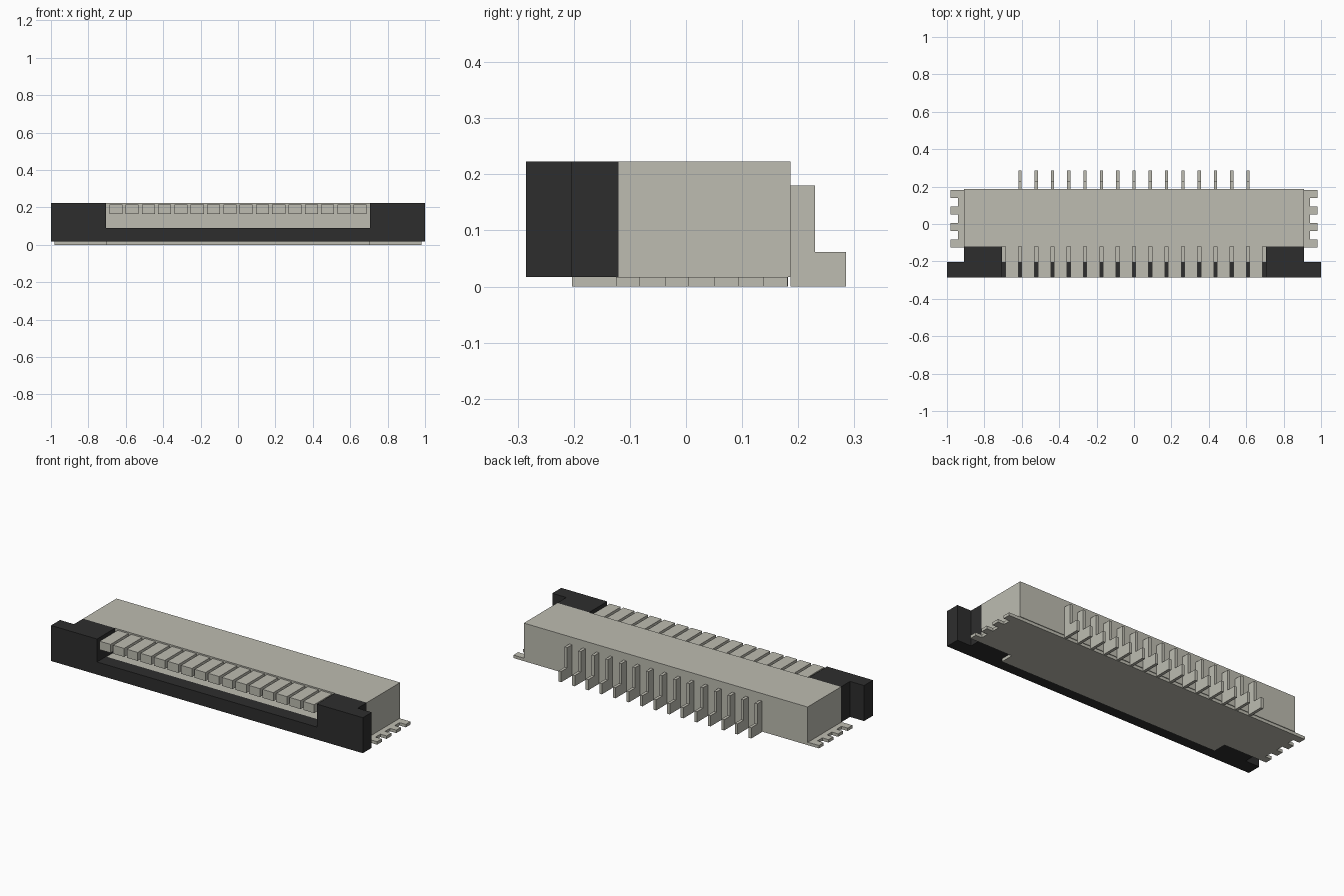
import bpy
import bmesh
from mathutils import Vector

cube = bpy.data.objects.get("Cube")
if cube:
    bpy.data.objects.remove(cube, do_unlink=True)


def make_material(name, color):
    mat = bpy.data.materials.new(name)
    mat.use_nodes = True
    mat.diffuse_color = color
    mat.node_tree.nodes["Principled BSDF"].inputs["Base Color"].default_value = color
    return mat


BEIGE = make_material("warm grey plastic", (0.51, 0.505, 0.44, 1))
BLACK = make_material("black plastic", (0.027, 0.027, 0.027, 1))


def prism(name, outline, axis, low, high, mat, mirror=False):
    """Extrude a flat outline along z (outline in x, y) or x (outline in y, z)."""
    bm = bmesh.new()
    place = (lambda a, b: (a, b, low)) if axis == "z" else (lambda a, b: (low, a, b))
    face = bm.faces.new([bm.verts.new(place(a, b)) for a, b in outline])
    grown = bmesh.ops.extrude_face_region(bm, geom=[face])
    depth = high - low
    shift = Vector((0, 0, depth)) if axis == "z" else Vector((depth, 0, 0))
    verts = [v for v in grown["geom"] if isinstance(v, bmesh.types.BMVert)]
    bmesh.ops.translate(bm, verts=verts, vec=shift)
    bmesh.ops.recalc_face_normals(bm, faces=bm.faces)
    mesh = bpy.data.meshes.new(name)
    bm.to_mesh(mesh)
    bm.free()
    mesh.materials.append(mat)
    obj = bpy.data.objects.new(name, mesh)
    bpy.context.collection.objects.link(obj)
    if mirror:
        obj.modifiers.new("Mirror", "MIRROR")
    return obj


def box(name, x, y, z, mat):
    outline = [(x[0], y[0]), (x[1], y[0]), (x[1], y[1]), (x[0], y[1])]
    return prism(name, outline, "z", z[0], z[1], mat)


FLOOR, TOP = 0.017, 0.223
FRONT, BAR_BACK, BODY_FRONT, BODY_BACK = -0.285, -0.203, -0.12, 0.186
SLOT, SIDE = 0.705, 0.91
PITCH = 0.0871

# Housing and the ledge at the bottom of its slot
box("housing", (-SIDE, SIDE), (BODY_FRONT, BODY_BACK), (FLOOR, TOP), BEIGE)
box("slot_ledge", (-SLOT, SLOT), (BAR_BACK, BODY_FRONT), (FLOOR, 0.087), BEIGE)

# Base plate with comb-shaped solder tabs on both ends
right_edge = [(SLOT, BAR_BACK), (SLOT, -0.125)]
for i in range(4):
    y = -0.125 + i * 0.0877
    right_edge += [(0.98, y), (0.98, y + 0.043)]
    if i < 3:
        right_edge += [(0.94, y + 0.043), (0.94, y + 0.0877)]
right_edge.append((SIDE, 0.182))
left_edge = [(-x, y) for x, y in reversed(right_edge)]
prism("base_plate", right_edge + left_edge, "z", 0, FLOOR, BEIGE)

# Black latch: low front bar and stepped end blocks
box("latch_bar", (-SLOT, SLOT), (FRONT, BAR_BACK), (FLOOR, 0.09), BLACK)
block = [(SLOT, FRONT), (1, FRONT), (1, BAR_BACK), (SIDE, BAR_BACK),
         (SIDE, BODY_FRONT), (SLOT, BODY_FRONT)]
prism("latch_end_blocks", block, "z", FLOOR, TOP, BLACK, mirror=True)

# Row of fingers over the slot
for i in range(16):
    x = (i - 7.5) * PITCH
    box(f"finger_{i + 1}", (x - 0.035, x + 0.035), (FRONT, BODY_FRONT), (0.166, 0.215), BEIGE)

# Stepped contact pins on the back
pin = [(BODY_BACK, 0), (0.285, 0), (0.285, 0.062), (0.23, 0.062),
       (0.23, 0.18), (BODY_BACK, 0.18)]
for i in range(15):
    x = (i - 7) * PITCH
    prism(f"pin_{i + 1}", pin, "x", x - 0.0085, x + 0.0085, BEIGE)
